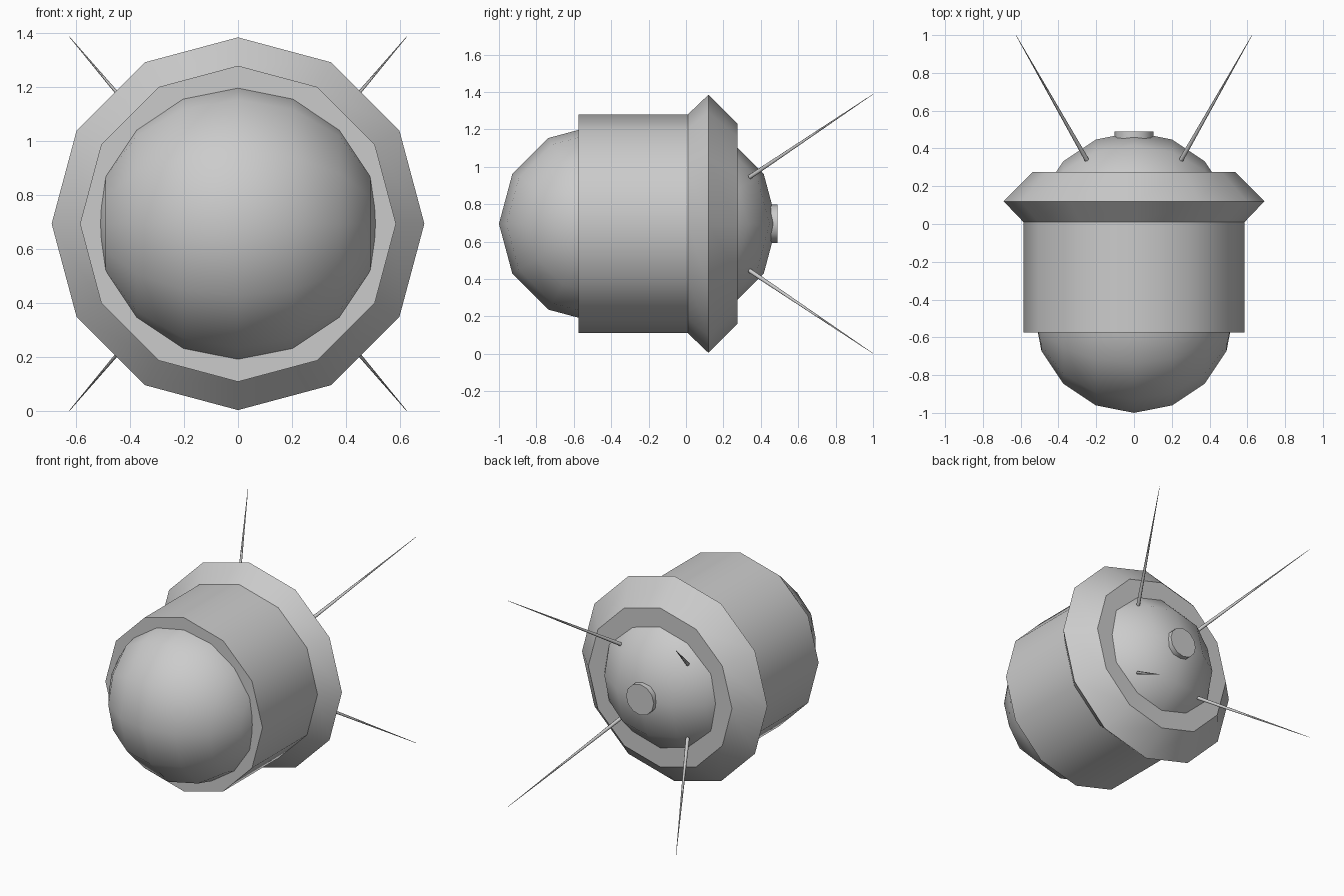
import bpy, bmesh, math
from mathutils import Matrix, Vector

cube = bpy.data.objects.get("Cube")
if cube:
    bpy.data.objects.remove(cube)

AXIS_Z = 0.695

grey = bpy.data.materials.new("hull_grey")
grey.use_nodes = True
GREY = (0.6, 0.6, 0.6, 1)
grey.diffuse_color = GREY
grey.node_tree.nodes["Principled BSDF"].inputs["Base Color"].default_value = GREY


def finish(name, bm, angle):
    """Turn a bmesh into a smooth-shaded object with sharp creases."""
    bmesh.ops.recalc_face_normals(bm, faces=bm.faces)
    mesh = bpy.data.meshes.new(name)
    bm.to_mesh(mesh)
    bm.free()
    mesh.materials.append(grey)
    obj = bpy.data.objects.new(name, mesh)
    bpy.context.collection.objects.link(obj)
    bpy.ops.object.select_all(action="DESELECT")
    obj.select_set(True)
    bpy.context.view_layer.objects.active = obj
    bpy.ops.object.shade_smooth_by_angle(angle=math.radians(angle))
    return obj


def lathe(name, profile, sides=12):
    """Spin (radius, y) points about the long axis and cap both ends."""
    bm = bmesh.new()
    rings = []
    for radius, y in profile:
        ring = []
        for i in range(sides):
            a = math.tau * i / sides
            ring.append(bm.verts.new((radius * math.sin(a), y, AXIS_Z + radius * math.cos(a))))
        rings.append(ring)
    for r0, r1 in zip(rings, rings[1:]):
        for i in range(sides):
            j = (i + 1) % sides
            bm.faces.new((r0[i], r0[j], r1[j], r1[i]))
    bm.faces.new(rings[0])
    bm.faces.new(rings[-1])
    return finish(name, bm, 40)


def dome(name, y):
    """Low-poly ball with its poles to the left and right."""
    bm = bmesh.new()
    place = Matrix.Translation((0, y, AXIS_Z)) @ Matrix.Rotation(math.pi / 2, 4, "Y")
    bmesh.ops.create_uvsphere(bm, u_segments=12, v_segments=8, radius=0.53, matrix=place)
    return finish(name, bm, 60)


def antenna(name, sx, sz):
    """Thin rod tapering to a point."""
    base = Vector((sx * 0.25, 0.34, AXIS_Z + sz * 0.25))
    tip = Vector((sx * 0.625, 1.0, AXIS_Z + sz * 0.693))
    along = tip - base
    bm = bmesh.new()
    place = Matrix.Translation((base + tip) / 2) @ along.to_track_quat("Z", "Y").to_matrix().to_4x4()
    bmesh.ops.create_cone(bm, cap_ends=True, segments=8, radius1=0.012, radius2=0.001,
                          depth=along.length, matrix=place)
    return finish(name, bm, 60)


# Body drum with the flared collar behind it
lathe("body_and_collar", [(0.585, -0.575), (0.585, 0.01), (0.69, 0.12), (0.535, 0.275)])

# Domes at both ends and the round cap on the rear one
dome("front_dome", -0.47)
dome("rear_dome", -0.043)
lathe("rear_cap", [(0.103, 0.44), (0.103, 0.49)])

# Four antennas spreading to the rear
for side, sx in (("left", 1), ("right", -1)):
    for level, sz in (("upper", 1), ("lower", -1)):
        antenna(f"{level}_{side}_antenna", sx, sz)
